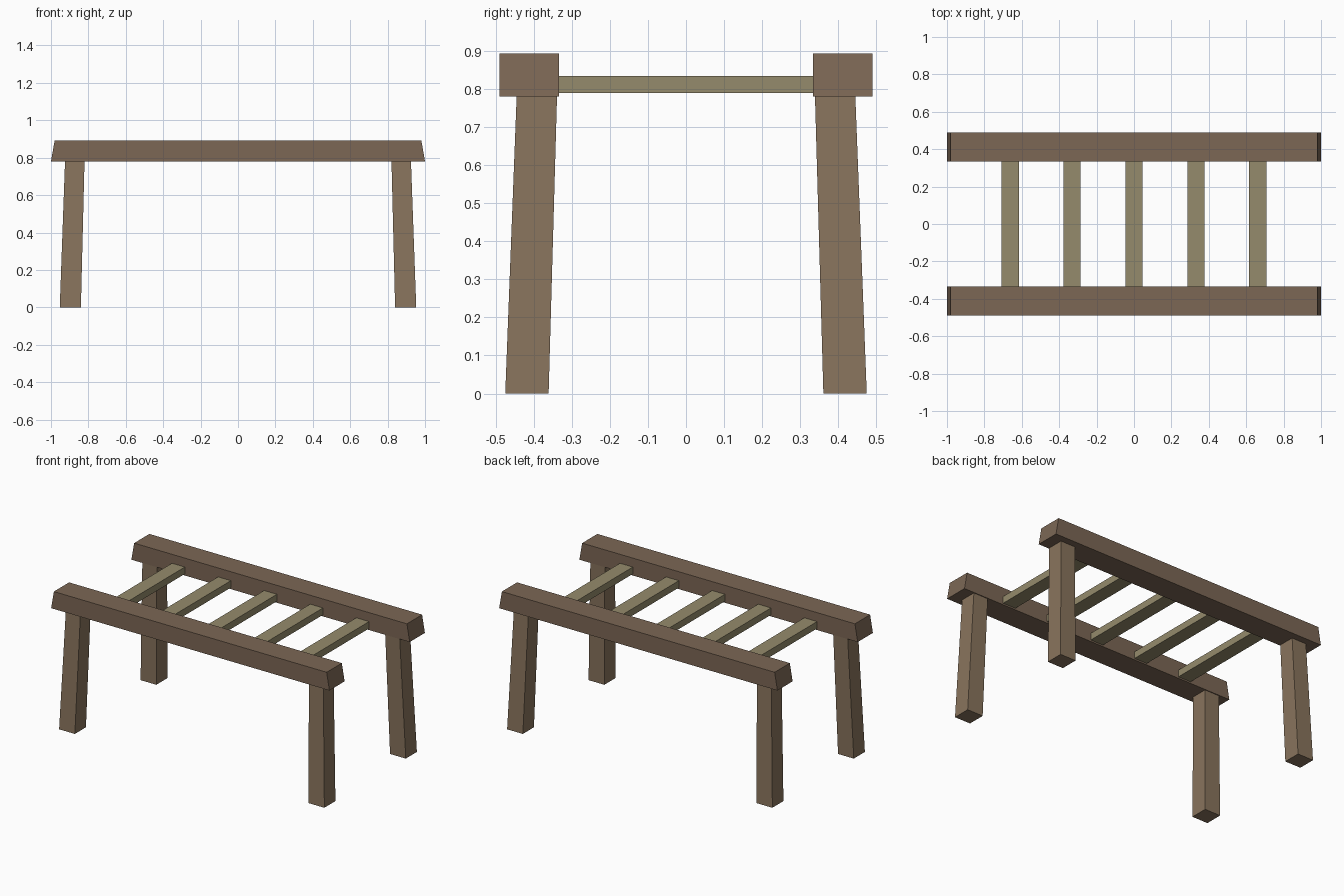
import bpy

if "Cube" in bpy.data.objects:
    bpy.data.objects.remove(bpy.data.objects["Cube"])


def material(name, rgb):
    m = bpy.data.materials.new(name)
    m.diffuse_color = (*rgb, 1)
    m.use_nodes = True
    m.node_tree.nodes["Principled BSDF"].inputs["Base Color"].default_value = m.diffuse_color
    return m


rail_wood = material("rail_wood", (0.20, 0.135, 0.09))
leg_wood = material("leg_wood", (0.25, 0.175, 0.11))
slat_wood = material("slat_wood", (0.30, 0.26, 0.15))


def beam(name, low, high, mat):
    """Box lofted between two rectangles, each given as (x0, x1, y0, y1, z)."""
    verts = []
    for x0, x1, y0, y1, z in (low, high):
        x0, x1 = sorted((x0, x1))
        y0, y1 = sorted((y0, y1))
        verts += [(x0, y0, z), (x1, y0, z), (x1, y1, z), (x0, y1, z)]
    faces = [(3, 2, 1, 0), (4, 5, 6, 7)]
    faces += [(i, (i + 1) % 4, (i + 1) % 4 + 4, i + 4) for i in range(4)]
    mesh = bpy.data.meshes.new(name)
    mesh.from_pydata(verts, [], faces)
    mesh.materials.append(mat)
    obj = bpy.data.objects.new(name, mesh)
    bpy.context.collection.objects.link(obj)
    return obj


for sy, side in ((-1, "front"), (1, "back")):
    # Long rail with slanted ends
    beam(side + "_rail",
         (-1.0, 1.0, sy * 0.334, sy * 0.49, 0.78),
         (-0.98, 0.98, sy * 0.334, sy * 0.49, 0.893), rail_wood)
    # Splayed, slightly tapering legs let into the rail
    for sx, end in ((-1, "left"), (1, "right")):
        beam(f"{side}_{end}_leg",
             (sx * 0.84, sx * 0.953, sy * 0.361, sy * 0.475, 0.0),
             (sx * 0.818, sx * 0.921, sy * 0.336, sy * 0.441, 0.885), leg_wood)

# Cross slats between the rails
for i in range(5):
    x = (i - 2) * 0.331
    rect = (x - 0.046, x + 0.046, -0.41, 0.41)
    beam(f"cross_slat_{i + 1}", (*rect, 0.79), (*rect, 0.835), slat_wood)
